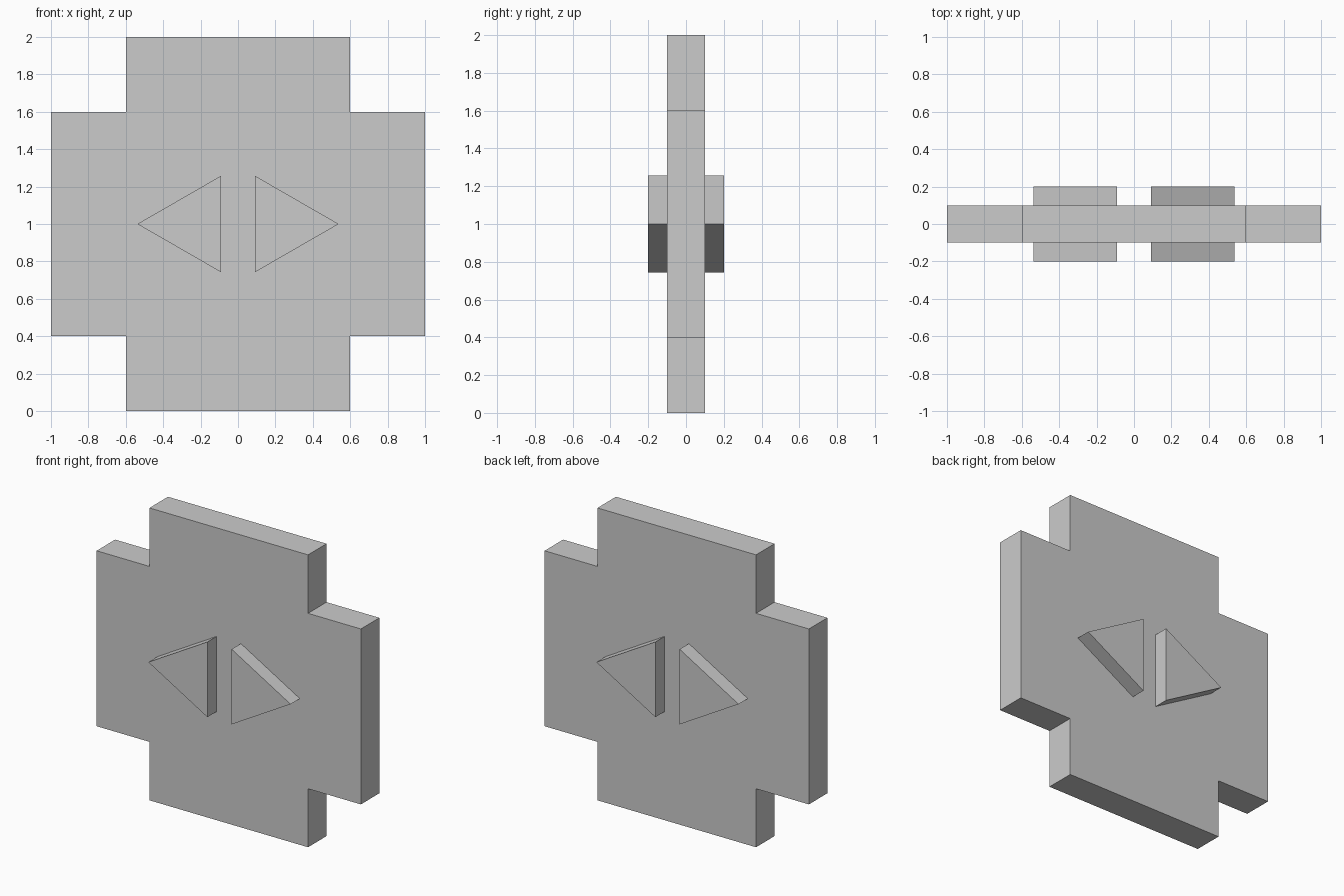
import bpy
import bmesh

if "Cube" in bpy.data.objects:
    bpy.data.objects.remove(bpy.data.objects["Cube"])


def prism(name, profile, y0, y1):
    """Extrude an (x, z) profile along y from y0 to y1."""
    bm = bmesh.new()
    face = bm.faces.new([bm.verts.new((x, y0, z)) for x, z in profile])
    ext = bmesh.ops.extrude_face_region(bm, geom=[face], use_keep_orig=True)
    verts = [g for g in ext["geom"] if isinstance(g, bmesh.types.BMVert)]
    bmesh.ops.translate(bm, verts=verts, vec=(0, y1 - y0, 0))
    bmesh.ops.recalc_face_normals(bm, faces=bm.faces)
    mesh = bpy.data.meshes.new(name)
    bm.to_mesh(mesh)
    bm.free()
    obj = bpy.data.objects.new(name, mesh)
    bpy.context.collection.objects.link(obj)
    return obj


# Cross-shaped plate
quarter = [(1.0, 0.6), (0.6, 0.6), (0.6, 1.0)]
right_top = quarter
left_top = [(-x, z) for x, z in reversed(quarter)]
upper = right_top + left_top
outline = upper + [(-x, -z) for x, z in upper]
prism("plate", [(x, z + 1.0) for x, z in outline], -0.1, 0.1)

# Raised triangular arrows, one pair on each face of the plate
for face_name, ys in (("front", -1), ("back", 1)):
    for side_name, xs in (("left", -1), ("right", 1)):
        triangle = [(xs * 0.092, 0.743), (xs * 0.538, 1.0), (xs * 0.092, 1.257)]
        prism(f"{face_name}_{side_name}_arrow", triangle, ys * 0.1, ys * 0.2)
